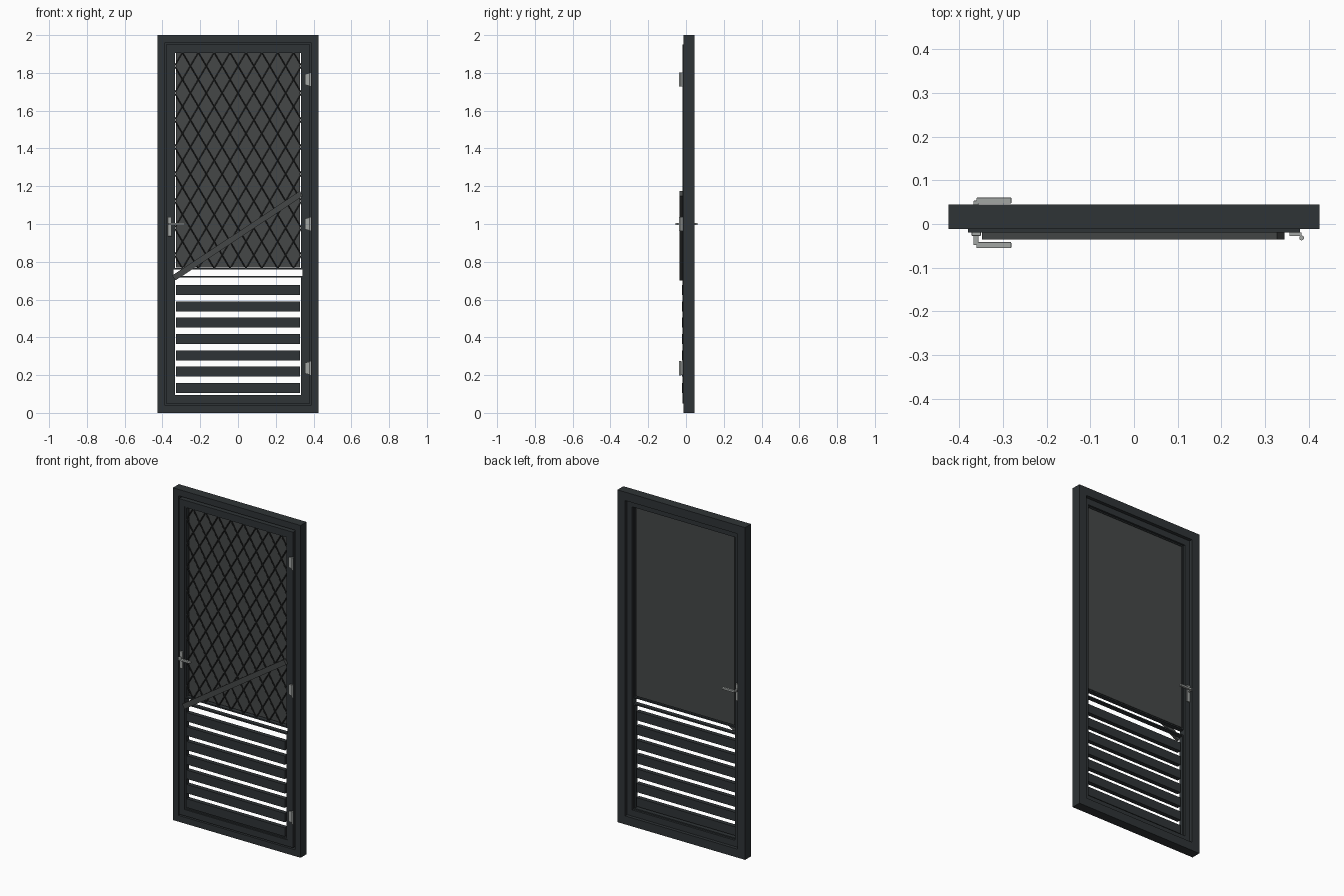
import bpy, bmesh, math
from mathutils import Matrix, Vector

if "Cube" in bpy.data.objects:
    bpy.data.objects.remove(bpy.data.objects["Cube"])


def material(name, rgb):
    m = bpy.data.materials.new(name)
    m.diffuse_color = (*rgb, 1)
    m.use_nodes = True
    m.node_tree.nodes["Principled BSDF"].inputs["Base Color"].default_value = m.diffuse_color
    return m


DARK = material("dark_paint", (0.028, 0.034, 0.037))
PANEL = material("panel_grey", (0.06, 0.064, 0.064))
WIRE = material("wire_dark", (0.025, 0.027, 0.027))
METAL = material("brushed_metal", (0.36, 0.38, 0.37))


def finish(name, bm, mat):
    bmesh.ops.recalc_face_normals(bm, faces=bm.faces)
    me = bpy.data.meshes.new(name)
    bm.to_mesh(me)
    bm.free()
    me.materials.append(mat)
    ob = bpy.data.objects.new(name, me)
    bpy.context.collection.objects.link(ob)
    return ob


def box(name, x, y, z, mat, bevel=0.0):
    """Box from (min, max) pairs."""
    bm = bmesh.new()
    size = [b - a for a, b in (x, y, z)]
    mid = [(a + b) / 2 for a, b in (x, y, z)]
    bmesh.ops.create_cube(bm, size=1, matrix=Matrix.Translation(mid) @ Matrix.Diagonal((*size, 1)))
    if bevel:
        bmesh.ops.bevel(bm, geom=bm.edges[:], offset=bevel, segments=2, profile=0.5, affect='EDGES')
    return finish(name, bm, mat)


def ring(name, hx, z0, z1, profile, mat):
    """Mitred rectangular frame: profile points are (inset from outer edge, y)."""
    bm = bmesh.new()
    loops = []
    for sx, sz in ((-1, 0), (1, 0), (1, 1), (-1, 1)):
        loops.append([bm.verts.new((sx * (hx - d), y, z1 - d if sz else z0 + d)) for d, y in profile])
    n = len(profile)
    for i in range(4):
        a, b = loops[i], loops[(i + 1) % 4]
        for j in range(n):
            k = (j + 1) % n
            bm.faces.new((a[j], b[j], b[k], a[k]))
    return finish(name, bm, mat)


def rect(w, y0, y1):
    return [(0, y0), (w, y0), (w, y1), (0, y1)]


# Outer frame with a rebate that the door closes against
ring("outer_frame", 0.425, 0, 2,
     [(0, -0.012), (0.038, -0.012), (0.038, 0.025), (0.051, 0.025), (0.051, 0.045), (0, 0.045)], DARK)

# Door leaf and the beads around its two openings
ring("door_leaf", 0.38, 0.05, 1.95, rect(0.038, -0.019, 0.024), DARK)
ring("upper_bead", 0.342, 0.758, 1.913, rect(0.008, -0.014, 0.012), DARK)
ring("lower_bead", 0.342, 0.087, 0.725, rect(0.008, -0.014, 0.012), DARK)

# Louvre slats
for i in range(7):
    z = 0.105 + i * 0.0865
    box(f"slat_{i + 1}", (-0.328, 0.328), (-0.022, 0.004), (z, z + 0.053), DARK)

# Upper panel
box("upper_panel", (-0.329, 0.329), (0.002, 0.008), (0.771, 1.905), PANEL)

# Diamond wire lattice, each wire clipped to the opening
X, Z0, Z1 = 0.336, 0.764, 1.907
DW, DH = 0.084, 0.143
slope = DH / DW
cu = bpy.data.curves.new("wire_lattice", 'CURVE')
cu.dimensions = '3D'
cu.bevel_depth = 0.0035
cu.bevel_resolution = 1
cu.use_fill_caps = True
for side in (-1, 1):
    zc = Z0 - 2 * X * slope + DH / 2
    while zc < Z1:
        ta = max(0, (Z0 - zc) / slope)
        tb = min(2 * X, (Z1 - zc) / slope)
        if tb - ta > 0.01:
            sp = cu.splines.new('POLY')
            sp.points.add(1)
            for p, t in zip(sp.points, (ta, tb)):
                p.co = (side * (t - X), -0.006 + side * 0.002, zc + slope * t, 1)
        zc += DH
lattice = bpy.data.objects.new("wire_lattice", cu)
cu.materials.append(WIRE)
bpy.context.collection.objects.link(lattice)

# Diagonal brace across the front
a, b = Vector((-0.340, 0, 0.714)), Vector((0.336, 0, 1.162))
d = b - a
brace = box("diagonal_brace", (-d.length / 2, d.length / 2), (-0.0085, 0.0085), (-0.0155, 0.0155), PANEL)
brace.location = (a + b) / 2 + Vector((0, -0.0265, 0))
brace.rotation_euler.y = -math.atan2(d.z, d.x)

# Hinges: tapered leaf plus barrel
for i, z in enumerate((0.237, 1.0, 1.765)):
    bm = bmesh.new()
    pts = [(0.356, -0.029), (0.384, -0.036), (0.384, 0.036), (0.356, 0.029)]
    f = bm.faces.new([bm.verts.new((x, -0.027, z + h)) for x, h in pts])
    ext = bmesh.ops.extrude_face_region(bm, geom=[f])["geom"]
    bmesh.ops.translate(bm, verts=[v for v in ext if isinstance(v, bmesh.types.BMVert)], vec=(0, 0.008, 0))
    finish(f"hinge_leaf_{i + 1}", bm, METAL)
    bpy.ops.mesh.primitive_cylinder_add(vertices=16, radius=0.0055, depth=0.076, location=(0.384, -0.032, z))
    pin = bpy.context.object
    pin.name = f"hinge_barrel_{i + 1}"
    pin.data.materials.append(METAL)
    bpy.ops.object.shade_smooth_by_angle()

# Lever handles on both sides, mirrored about the leaf's middle plane
for side, s in (("front", -1), ("back", 1)):
    def span(p, q):
        return tuple(sorted((0.0025 + s * p, 0.0025 + s * q)))
    box(f"{side}_handle_plate", (-0.372, -0.351), span(0.0215, 0.0295), (0.935, 1.037), METAL, 0.001)
    box(f"{side}_handle_post", (-0.368, -0.356), span(0.028, 0.051), (0.994, 1.006), METAL, 0.002)
    box(f"{side}_handle_lever", (-0.361, -0.281), span(0.044, 0.058), (0.994, 1.006), METAL, 0.002)
